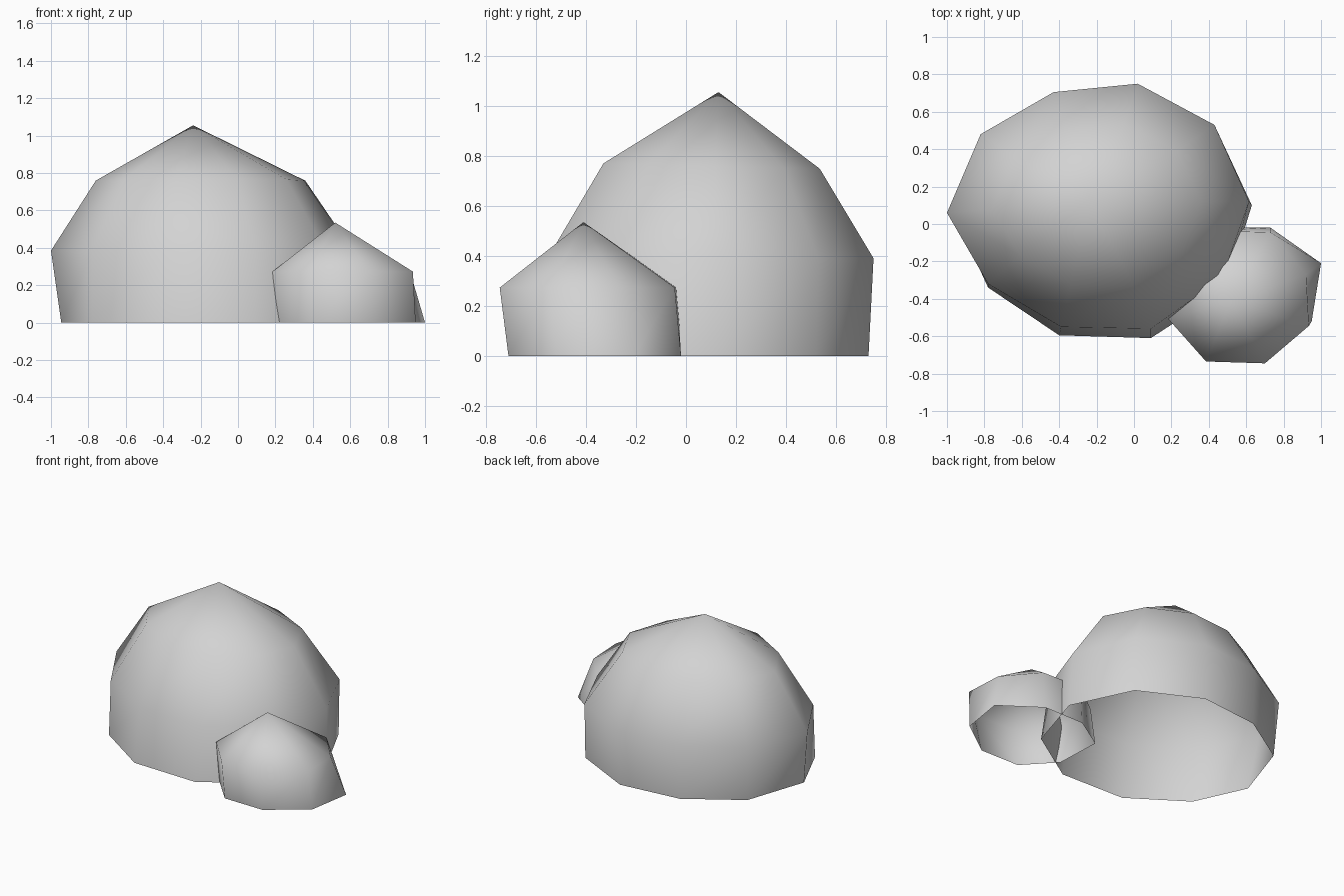
import bpy, bmesh

if "Cube" in bpy.data.objects:
    bpy.data.objects.remove(bpy.data.objects["Cube"])

# One flat stone colour
stone = bpy.data.materials.new("stone grey")
stone.diffuse_color = (0.65, 0.65, 0.65, 1)
stone.use_nodes = True
stone.node_tree.nodes["Principled BSDF"].inputs["Base Color"].default_value = stone.diffuse_color


def fit(outline, x0, x1, y0, y1, z, tilt=0.0):
    """Stretch an outline to the given extents at height z, tilting it along y."""
    xs, ys = [p[0] for p in outline], [p[1] for p in outline]
    sx, sy = (x1 - x0) / (max(xs) - min(xs)), (y1 - y0) / (max(ys) - min(ys))
    pts = [(x0 + (x - min(xs)) * sx, y0 + (y - min(ys)) * sy) for x, y in outline]
    return [(x, y, z + tilt * (y - y0)) for x, y in pts]


def boulder(name, rings, apex):
    """Open-bottomed faceted dome: rings of quads closed by a fan to the apex."""
    bm = bmesh.new()
    loops = [[bm.verts.new(p) for p in ring] for ring in rings]
    n = len(loops[0])
    top = bm.verts.new(apex)
    for i in range(n):
        j = (i + 1) % n
        for lo, hi in zip(loops, loops[1:]):
            bm.faces.new((lo[i], lo[j], hi[j], hi[i]))
        bm.faces.new((loops[-1][i], loops[-1][j], top))
    for f in bm.faces:
        f.smooth = True
    mesh = bpy.data.meshes.new(name)
    bm.to_mesh(mesh)
    bm.free()
    mesh.materials.append(stone)
    bpy.context.collection.objects.link(bpy.data.objects.new(name, mesh))


# Large boulder: ten-sided, its foot spreading forward of its waist
foot = [(0.63, 0.10), (0.43, 0.52), (0.01, 0.73), (-0.43, 0.685), (-0.80, 0.45),
        (-0.945, 0.02), (-0.78, -0.34), (-0.40, -0.595), (0.09, -0.61), (0.49, -0.35)]
waist = [(0.615, 0.12), (0.43, 0.53), (0.02, 0.75), (-0.43, 0.705), (-0.82, 0.48),
         (-1.0, 0.06), (-0.78, -0.32), (-0.39, -0.55), (0.09, -0.56), (0.47, -0.29)]
boulder("large_boulder", [
    fit(foot, -0.945, 0.63, -0.61, 0.73, 0.0),
    fit(waist, -1.0, 0.615, -0.56, 0.75, 0.38, 0.008),
    fit(waist, -0.76, 0.36, -0.33, 0.535, 0.77, -0.025)], (-0.24, 0.13, 1.055))

# Small boulder: eight-sided, leaning into the large one
base = [(1.0, -0.21), (0.73, -0.02), (0.42, -0.02), (0.185, -0.17),
        (0.20, -0.50), (0.39, -0.705), (0.69, -0.71), (0.95, -0.52)]
rim = [(0.92, -0.27), (0.73, -0.045), (0.42, -0.035), (0.19, -0.21),
       (0.185, -0.51), (0.385, -0.735), (0.70, -0.745), (0.935, -0.545)]
boulder("small_boulder", [[(x, y, 0.0) for x, y in base],
                          [(x, y, 0.273) for x, y in rim]], (0.52, -0.41, 0.535))
